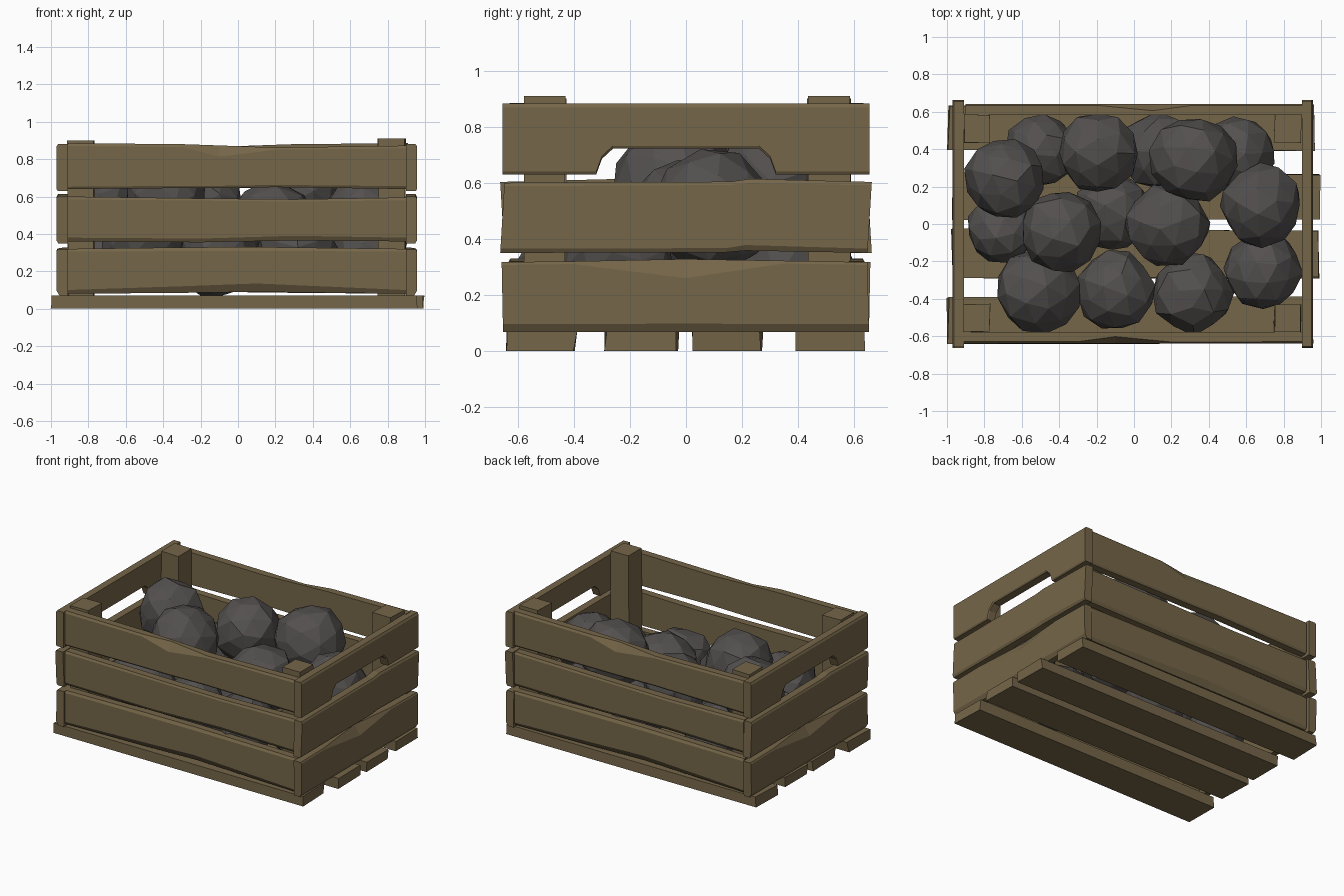
import bpy, bmesh, math, random
from mathutils import Vector, Euler

if "Cube" in bpy.data.objects:
    bpy.data.objects.remove(bpy.data.objects["Cube"])

random.seed(4)


def material(name, col):
    m = bpy.data.materials.new(name)
    m.diffuse_color = (*col, 1)
    m.use_nodes = True
    m.node_tree.nodes["Principled BSDF"].inputs["Base Color"].default_value = m.diffuse_color
    return m


WOOD = material("aged wood", (0.178, 0.132, 0.066))
COAL = material("dark rock", (0.086, 0.080, 0.077))


def finish(bm, name, mat):
    bmesh.ops.recalc_face_normals(bm, faces=bm.faces)
    me = bpy.data.meshes.new(name)
    bm.to_mesh(me)
    bm.free()
    me.materials.append(mat)
    ob = bpy.data.objects.new(name, me)
    bpy.context.collection.objects.link(ob)
    return ob


def slat(name, place, stations, thick=0.06, shear=0.0):
    """Loft a chamfered board. station = (s, z bottom, z top, bottom chip, top chip);
    place(s, d, z) maps length, outward depth and height into the world."""
    bm = bmesh.new()
    rings = []
    for s, zb, zt, cb, ct in stations:
        db, dt = min(cb * 0.6, 0.045), min(ct * 0.6, 0.045)
        sec = [(0, zb), (thick - db, zb), (thick, zb + cb),
               (thick, zt - ct), (thick - dt, zt), (0, zt)]
        rings.append([bm.verts.new(place(s + shear * (z - (zb + zt) / 2), d, z))
                      for d, z in sec])
    for a, b in zip(rings, rings[1:]):
        for i in range(6):
            j = (i + 1) % 6
            bm.faces.new((a[i], a[j], b[j], b[i]))
    bm.faces.new(rings[0])
    bm.faces.new(rings[-1])
    return finish(bm, name, WOOD)


def box(name, x0, x1, y0, y1, z0, z1, jitter=0.008):
    bm = bmesh.new()
    bmesh.ops.create_cube(bm, size=1)
    for v in bm.verts:
        v.co = Vector((x1 if v.co.x > 0 else x0, y1 if v.co.y > 0 else y0,
                       z1 if v.co.z > 0 else z0))
        v.co.x += random.uniform(-jitter, jitter)
        v.co.y += random.uniform(-jitter, jitter)
    return finish(bm, name, WOOD)


# floor slats
for i, (x0, x1, y0, y1) in enumerate([(-0.995, 0.955, -0.635, -0.395), (-0.975, 0.985, -0.285, -0.03),
                                      (-0.975, 0.992, 0.025, 0.27), (-0.992, 0.965, 0.395, 0.635)]):
    box(f"floor_slat_{i}", x0, x1, y0, y1, 0, 0.07)

# corner posts
for n, x0, x1, top in (("left", -0.91, -0.77, 0.90), ("right", 0.75, 0.895, 0.91)):
    box(f"front_post_{n}", x0, x1, -0.575, -0.43, 0.07, top, 0.004)
    box(f"back_post_{n}", x0, x1, 0.435, 0.585, 0.07, top, 0.004)

# long side slats, slightly bowed and chipped
front = lambda s, d, z: (s, -0.578 - d, z)
back = lambda s, d, z: (-s, 0.582 + d, z)
LONG = [
    [(-0.91, .08, .32, .02, .015), (-0.3, .085, .328, .035, .02), (0.1, .09, .33, .045, .02),
     (0.9, .08, .32, .02, .015)],
    [(-0.91, .36, .60, .02, .015), (-0.2, .355, .59, .02, .012), (0.3, .365, .585, .025, .012),
     (0.9, .36, .595, .02, .015)],
    [(-0.91, .64, .885, .012, .015), (-0.3, .645, .88, .012, .015), (-0.1, .645, .873, .012, .06),
     (0.2, .65, .862, .012, .012), (0.9, .64, .872, .015, .015)],
]
for i, st in enumerate(LONG):
    slat(f"front_slat_{i}", front, st)
    slat(f"back_slat_{i}", back, st)

# end slats; the top one carries the hand hold
right = lambda s, d, z: (0.897 + d, s, z)
left = lambda s, d, z: (-0.91 - d, -s, z)
hold = [(-0.655, .63), (-0.32, .63), (-0.30, .685), (-0.26, .722),
        (0.26, .722), (0.30, .685), (0.32, .63), (0.655, .63)]
ENDS = [
    ([(-0.655, .068, .317, .028, .01), (-0.4, .068, .32, .028, .01), (0, .068, .328, .03, .068),
      (0.35, .068, .322, .028, .01), (0.65, .068, .317, .028, .01)], -0.02),
    ([(-0.655, .35, .60, .015, .012), (0.15, .352, .604, .015, .012), (0.22, .358, .614, .02, .015),
      (0.655, .35, .603, .015, .012)], 0.06),
    ([(s, z, .882, .01, .014) for s, z in hold], 0.0),
]
for i, (st, k) in enumerate(ENDS):
    slat(f"right_slat_{i}", right, st, shear=k)
    slat(f"left_slat_{i}", left, st, shear=k)

# faceted lumps filling the crate
ROCKS = [(-.69, .24, .61, .215), (-.19, .38, .55, .22), (.32, .35, .63, .235), (.68, .10, .50, .22),
         (-.39, -.04, .60, .225), (.18, 0, .46, .225), (-.51, -.36, .36, .23), (-.10, -.355, .32, .215),
         (.31, -.37, .31, .22), (.69, -.25, .31, .21), (-.50, .39, .31, .20), (.12, .39, .30, .205),
         (.55, .37, .30, .21), (-.71, -.03, .29, .19), (-.12, .06, .27, .21)]
for i, (x, y, z, r) in enumerate(ROCKS):
    bm = bmesh.new()
    bmesh.ops.create_icosphere(bm, subdivisions=2, radius=r)
    rot = Euler([random.uniform(0, math.tau) for _ in range(3)]).to_matrix()
    for v in bm.verts:
        v.co = rot @ (v.co * random.uniform(0.93, 1.05)) + Vector((x, y, z))
    finish(bm, f"rock_{i}", COAL)
